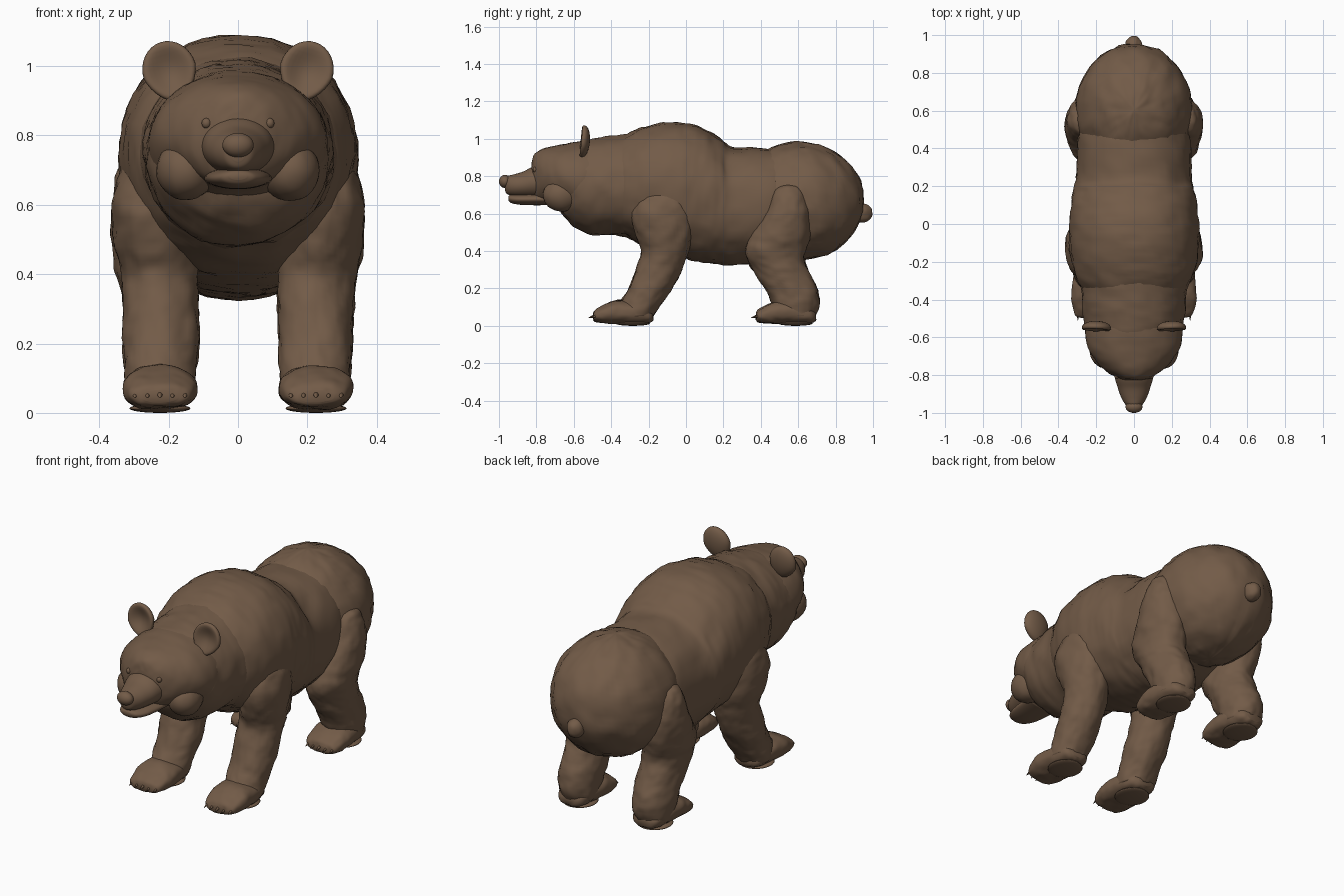
import bpy, bmesh, math
from mathutils import Vector, Matrix, noise

cube = bpy.data.objects.get("Cube")
if cube:
    bpy.data.objects.remove(cube, do_unlink=True)

COLOUR = (0.17, 0.105, 0.064, 1.0)
fur = bpy.data.materials.new("brown_fur")
fur.use_nodes = True
fur.diffuse_color = COLOUR
shader = fur.node_tree.nodes["Principled BSDF"]
shader.inputs["Base Color"].default_value = COLOUR
shader.inputs["Roughness"].default_value = 0.9


def finish(name, bm, rough=0.0):
    """Roughen the surface into fur, smooth it and add the object."""
    bmesh.ops.recalc_face_normals(bm, faces=bm.faces)
    bm.normal_update()
    if rough:
        moves = []
        for v in bm.verts:
            c = v.co
            lumps = noise.noise(Vector((c.x * 15, c.y * 11, c.z * 11)))
            tufts = noise.noise(Vector((c.x * 42, c.y * 26, c.z * 30)))
            moves.append(v.normal * rough * (lumps + 0.6 * tufts))
        for v, move in zip(bm.verts, moves):
            v.co += move
    mesh = bpy.data.meshes.new(name)
    bm.to_mesh(mesh)
    bm.free()
    mesh.materials.append(fur)
    mesh.shade_smooth()
    obj = bpy.data.objects.new(name, mesh)
    bpy.context.collection.objects.link(obj)
    return obj


def spline(rows, steps=6):
    """Smooth curve through the rows of numbers."""
    out = []
    for i in range(len(rows) - 1):
        a, b, c, d = (rows[max(0, min(k, len(rows) - 1))] for k in range(i - 1, i + 3))
        for s in range(steps):
            t = s / steps
            out.append([q + 0.5 * t * (r - p + t * (2 * p - 5 * q + 4 * r - w
                        + t * (3 * (q - r) + w - p)))
                        for p, q, r, w in zip(a, b, c, d)])
    out.append(list(rows[-1]))
    return out


def loft(name, rows, place, rough=0.0, power=1.0, sides=48):
    """Skin of oval rings; each row is position, low, high, near x, far x."""
    bm = bmesh.new()
    rings = []
    for t, lo, hi, x0, x1 in spline(rows):
        ring = []
        for k in range(sides):
            a = math.tau * k / sides
            u, v = (math.copysign(abs(f) ** power, f) for f in (math.cos(a), math.sin(a)))
            x = (x0 + x1) / 2 + u * (x1 - x0) / 2
            h = (lo + hi) / 2 + v * (hi - lo) / 2
            ring.append(bm.verts.new(place(t, h, x)))
        rings.append(ring)
    for r, s in zip(rings, rings[1:]):
        for k in range(sides):
            n = (k + 1) % sides
            bm.faces.new((r[k], r[n], s[n], s[k]))
    bm.faces.new(rings[0])
    bm.faces.new(rings[-1])
    return finish(name, bm, rough)


def along_y(name, rows, rough=0.0, power=1.0, x=0.0, dy=0.0):
    """Rows: y, top, bottom, half width."""
    full = [(y + dy, lo, hi, x - w, x + w) for y, hi, lo, w in rows]
    return loft(name, full, lambda t, h, px: (px, t, h), rough, power)


def upright(name, rows, side, rough):
    """Rows: z, front y, back y, inner x, outer x."""
    return loft(name, rows, lambda t, h, px: (side * px, h, t), rough)


def ball(name, centre, radii, rough=0.0, seg=32, shape=None):
    bm = bmesh.new()
    bmesh.ops.create_uvsphere(bm, u_segments=seg, v_segments=seg // 2, radius=1)
    if shape:
        for v in bm.verts:
            shape(v.co)
    bmesh.ops.scale(bm, vec=radii, verts=bm.verts)
    bmesh.ops.translate(bm, vec=centre, verts=bm.verts)
    return finish(name, bm, rough)


def cupped(co):
    """Hollow the front of an ear and taper its base."""
    if co.y < 0:
        co.y *= 1 - 1.3 * (1 - min(1, co.x ** 2 + co.z ** 2))
    if co.z < 0:
        co.x *= 1 + 0.2 * co.z


def claw(name, base, tip, radius):
    base, tip = Vector(base), Vector(tip)
    way = tip - base
    bm = bmesh.new()
    bmesh.ops.create_cone(bm, cap_ends=True, segments=10, radius1=radius,
                          radius2=0.001, depth=way.length)
    turn = way.to_track_quat("Z", "Y").to_matrix().to_4x4()
    bm.transform(Matrix.Translation((base + tip) / 2) @ turn)
    return finish(name, bm)


# Body: shoulder hump and belly, neck ruff, rump, tail
along_y("torso", [(-0.42, 0.92, 0.58, 0.15), (-0.38, 0.985, 0.52, 0.24),
                  (-0.3, 1.035, 0.465, 0.3), (-0.2, 1.07, 0.42, 0.33),
                  (-0.08, 1.088, 0.38, 0.345), (0.03, 1.08, 0.352, 0.34),
                  (0.12, 1.045, 0.336, 0.33), (0.19, 0.995, 0.328, 0.317),
                  (0.25, 0.958, 0.326, 0.308), (0.45, 0.945, 0.345, 0.3),
                  (0.6, 0.92, 0.4, 0.24)], 0.009, 0.93)
along_y("neck_ruff", [(-0.68, 0.9, 0.64, 0.15), (-0.65, 0.94, 0.58, 0.21),
                      (-0.59, 0.975, 0.525, 0.25), (-0.5, 1.0, 0.485, 0.268),
                      (-0.4, 1.015, 0.485, 0.275), (-0.25, 1.025, 0.47, 0.28),
                      (-0.1, 0.95, 0.5, 0.2)], 0.009)
ball("rump", (0, 0.605, 0.667), (0.31, 0.35, 0.315), 0.009, 72)
ball("tail", (0, 0.945, 0.603), (0.045, 0.053, 0.055), 0.006)

# Head, muzzle and jaw
along_y("head", [(-0.826, 0.865, 0.72, 0.05), (-0.812, 0.915, 0.675, 0.095),
                 (-0.775, 0.945, 0.652, 0.15), (-0.72, 0.96, 0.645, 0.203),
                 (-0.65, 0.973, 0.615, 0.245), (-0.56, 0.985, 0.57, 0.258),
                 (-0.45, 0.985, 0.57, 0.245)], 0.004)
along_y("muzzle", [(-0.968, 0.785, 0.725, 0.022), (-0.957, 0.8, 0.705, 0.044),
                   (-0.92, 0.81, 0.693, 0.067), (-0.87, 0.825, 0.688, 0.085),
                   (-0.82, 0.85, 0.685, 0.1), (-0.75, 0.865, 0.68, 0.115)])
along_y("lower_jaw", [(-0.95, 0.692, 0.672, 0.025), (-0.938, 0.7, 0.658, 0.05),
                      (-0.9, 0.704, 0.649, 0.074), (-0.84, 0.708, 0.645, 0.088),
                      (-0.72, 0.71, 0.645, 0.1)])
ball("nose", (0, -0.968, 0.772), (0.045, 0.032, 0.035))

# A paw sits on the ground, its toes facing forward
PAW = [(-0.495, 0.065, 0.03, 0.05), (-0.482, 0.085, 0.02, 0.085),
       (-0.43, 0.115, 0.013, 0.102), (-0.37, 0.135, 0.01, 0.106),
       (-0.28, 0.13, 0.01, 0.098), (-0.2, 0.1, 0.015, 0.075),
       (-0.175, 0.07, 0.03, 0.04)]
FRONT_LEG = [(0.74, -0.17, -0.03, 0.21, 0.28), (0.71, -0.23, 0.0, 0.19, 0.33),
             (0.66, -0.27, 0.025, 0.175, 0.352), (0.58, -0.288, 0.035, 0.15, 0.364),
             (0.48, -0.265, 0.03, 0.125, 0.356), (0.4, -0.238, 0.012, 0.115, 0.337),
             (0.3, -0.268, -0.02, 0.115, 0.332), (0.2, -0.305, -0.075, 0.115, 0.33),
             (0.12, -0.35, -0.13, 0.12, 0.327), (0.05, -0.36, -0.175, 0.13, 0.32)]
HIND_LEG = [(0.755, 0.52, 0.58, 0.23, 0.28), (0.735, 0.485, 0.61, 0.21, 0.325),
            (0.68, 0.455, 0.645, 0.19, 0.35), (0.6, 0.42, 0.662, 0.165, 0.363),
            (0.5, 0.358, 0.665, 0.135, 0.365), (0.42, 0.315, 0.65, 0.12, 0.352),
            (0.35, 0.325, 0.635, 0.115, 0.337), (0.28, 0.37, 0.665, 0.115, 0.332),
            (0.2, 0.42, 0.7, 0.115, 0.33), (0.12, 0.46, 0.715, 0.12, 0.327),
            (0.05, 0.5, 0.69, 0.13, 0.32)]

for word, s in (("left", 1), ("right", -1)):
    # Face parts
    ball(word + "_cheek", (s * 0.15, -0.665, 0.7), (0.087, 0.1, 0.088), 0.004)
    ball(word + "_eye", (s * 0.091, -0.806, 0.835), (0.014, 0.013, 0.015), 0, 16)
    ear = ball(word + "_ear", (0, 0, 0), (0.078, 0.036, 0.088), 0, 32, cupped)
    ear.location = (s * 0.197, -0.55, 0.985)
    ear.rotation_euler = (-0.1, s * 0.3, 0)

    # Legs, paws, soles and claws
    for end, rows, dy in (("front", FRONT_LEG, 0.0), ("hind", HIND_LEG, 0.87)):
        label = f"{word}_{end}_"
        x = s * 0.225
        upright(label + "leg", rows, s, 0.008)
        along_y(label + "paw", PAW, 0.005, 0.85, x, dy)
        ball(label + "sole", (x, dy - 0.285, 0.013), (0.088, 0.092, 0.013))
        for k in range(-2, 3):
            cx = x + k * 0.036
            back = 0.006 * abs(k)
            claw(f"{label}claw_{k + 3}", (cx, dy - 0.468 + back, 0.06),
                 (cx, dy - 0.522 + back, 0.043), 0.013)
